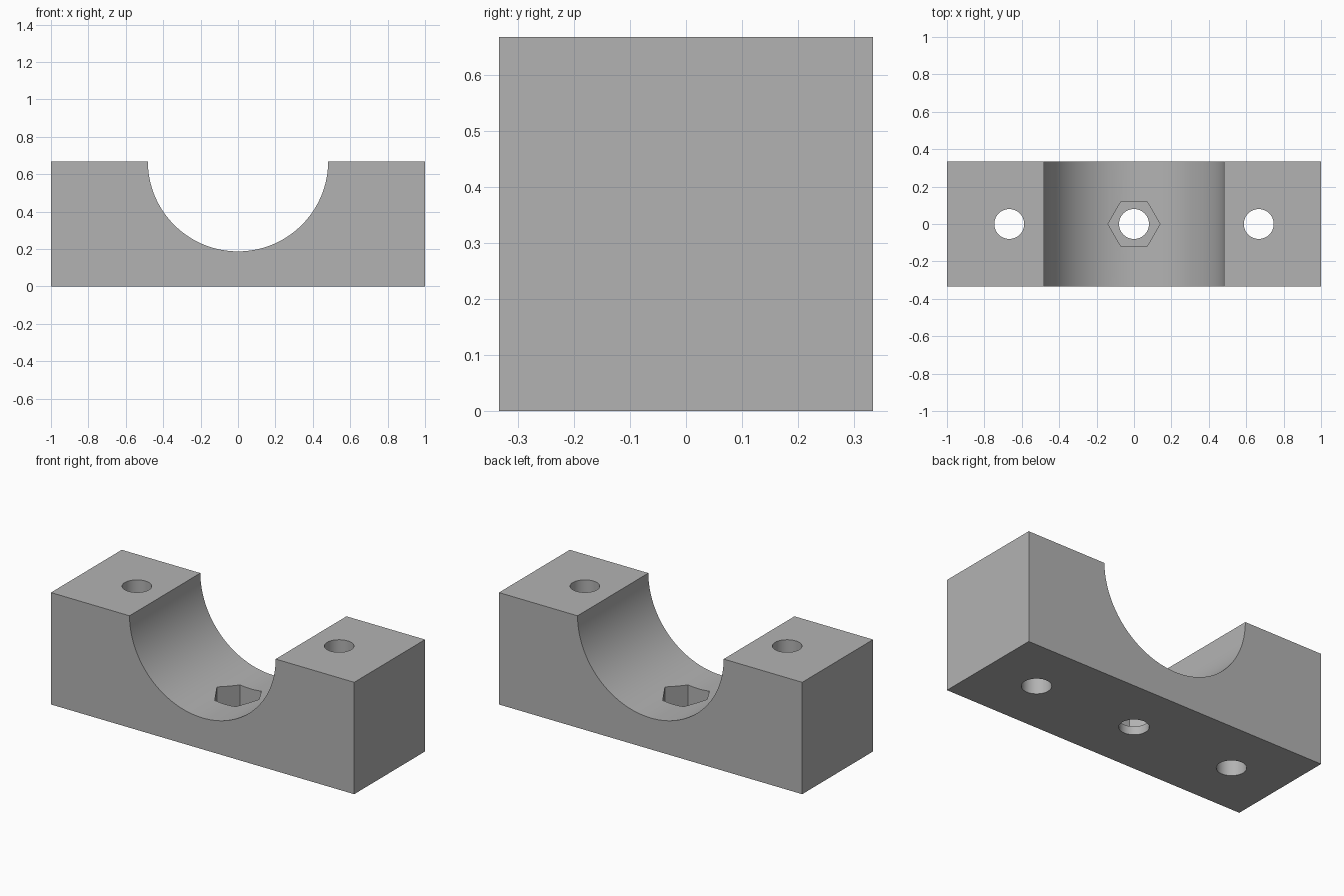
import bpy
import math

cube = bpy.data.objects.get("Cube")
if cube:
    bpy.data.objects.remove(cube, do_unlink=True)

HEIGHT = DEPTH = 0.667
GROOVE_R = 0.482
HOLE_R = 0.08
HOLE_X = 0.667
HEX_R = 0.139
POCKET_FLOOR = 0.05

# Single grey material
grey = bpy.data.materials.new("plain_grey")
grey.use_nodes = True
colour = (0.45, 0.45, 0.45, 1)
grey.diffuse_color = colour
grey.node_tree.nodes["Principled BSDF"].inputs["Base Color"].default_value = colour

# Block body
bpy.ops.mesh.primitive_cube_add(size=1, location=(0, 0, HEIGHT / 2))
block = bpy.context.object
block.name = "saddle_block"
block.scale = (2, DEPTH, HEIGHT)
bpy.ops.object.transform_apply(location=True, scale=True)
block.data.materials.append(grey)


def cut(name, sides, radius, length, location, rotation=(0, 0, 0)):
    """Subtract a prism from the block."""
    bpy.ops.mesh.primitive_cylinder_add(
        vertices=sides, radius=radius, depth=length,
        location=location, rotation=rotation)
    cutter = bpy.context.object
    cutter.name = name
    cutter.hide_render = True
    cutter.data.materials.append(grey)
    bpy.context.view_layer.objects.active = block
    mod = block.modifiers.new(name, 'BOOLEAN')
    mod.operation = 'DIFFERENCE'
    mod.solver = 'EXACT'
    mod.object = cutter
    bpy.ops.object.modifier_apply(modifier=name)
    bpy.data.objects.remove(cutter, do_unlink=True)


# Half-round pipe groove along the depth
cut("pipe_groove", 128, GROOVE_R, 1, (0, 0, HEIGHT + 0.002), (math.pi / 2, 0, 0))

# Hexagonal nut pocket, with corners pointing left and right
cut("nut_pocket", 6, HEX_R, 0.5, (0, 0, POCKET_FLOOR + 0.25), (0, 0, math.pi / 2))

# Vertical bolt holes
for x in (-HOLE_X, 0, HOLE_X):
    cut("bolt_hole", 48, HOLE_R, 2, (x, 0, HEIGHT / 2))

# Smooth curved walls, crisp edges
bpy.ops.object.select_all(action='DESELECT')
block.select_set(True)
bpy.context.view_layer.objects.active = block
bpy.ops.object.shade_smooth_by_angle(angle=math.radians(25))
